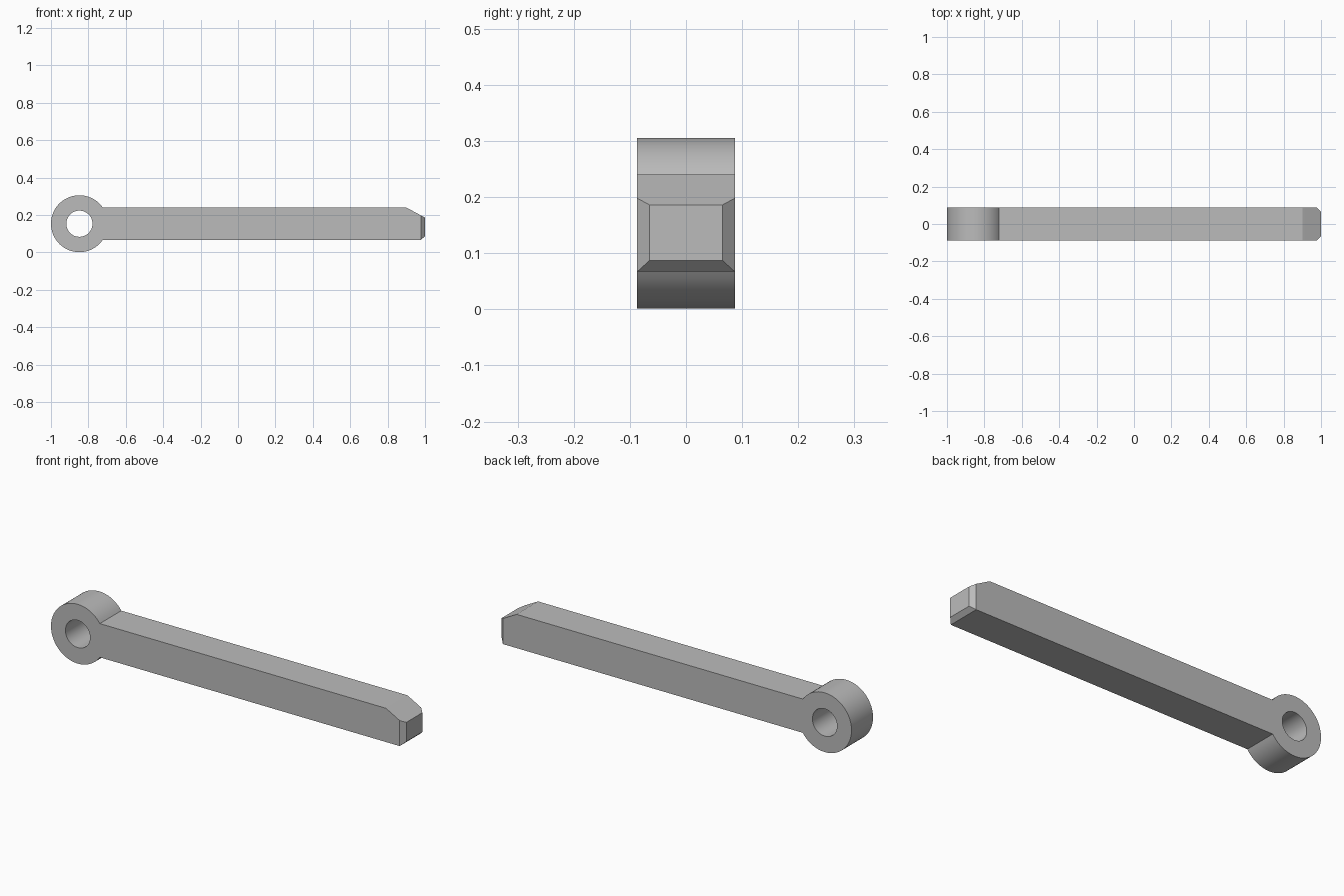
import bpy, bmesh, math

cube = bpy.data.objects.get("Cube")
if cube:
    bpy.data.objects.remove(cube, do_unlink=True)

grey = bpy.data.materials.new("plain grey")
grey.use_nodes = True
colour = (0.5, 0.5, 0.5, 1)
grey.diffuse_color = colour
grey.node_tree.nodes["Principled BSDF"].inputs["Base Color"].default_value = colour

CX, CZ = -0.848, 0.1535      # eye centre
R_OUT, R_IN = 0.152, 0.07    # eye radii
HALF_H, HALF_W = 0.0865, 0.087
SEGS, GAP_SEGS = 56, 14

bm = bmesh.new()


def arc(radius, y, start, end, steps):
    """Points around the eye centre at depth y."""
    angles = [start + (end - start) * i / steps for i in range(steps + 1)]
    return [bm.verts.new((CX + radius * math.cos(a), y, CZ + radius * math.sin(a)))
            for a in angles]


def bridge(a, b):
    for i in range(len(a) - 1):
        bm.faces.new((a[i], a[i + 1], b[i + 1], b[i]))


# Eye: open ring whose gap meets the bar
gap = math.asin(HALF_H / R_OUT)
sides = []
for y in (-HALF_W, HALF_W):
    outer = arc(R_OUT, y, gap, math.tau - gap, SEGS)
    inner = arc(R_IN, y, gap, math.tau - gap, SEGS)
    neck = arc(R_IN, y, -gap, gap, GAP_SEGS)
    bridge(outer, inner)
    bm.faces.new([outer[-1], outer[0]] + neck[::-1])
    sides.append((outer, inner, neck))
for front, back in zip(*sides):
    bridge(front, back)

# Bar: rectangular sections ending in a sloped, chamfered tip
LOW, HIGH = CZ - HALF_H, CZ + HALF_H
neck_x = CX + R_OUT * math.cos(gap)
sections = [(neck_x, HALF_W, LOW, HIGH), (0.9, HALF_W, LOW, HIGH),
            (0.978, HALF_W, LOW, 0.198), (1.0, 0.065, 0.087, 0.186)]
loops = []
for x, w, low, high in sections:
    loop = [bm.verts.new((x, y, z))
            for y, z in ((-w, low), (w, low), (w, high), (-w, high))]
    loops.append(loop + loop[:1])
for a, b in zip(loops, loops[1:]):
    bridge(a, b)
bm.faces.new(loops[-1][:4])

# Weld the parts and merge the coplanar side faces
bmesh.ops.remove_doubles(bm, verts=bm.verts, dist=0.0005)
bmesh.ops.recalc_face_normals(bm, faces=bm.faces)

mesh = bpy.data.meshes.new("eye_bar")
bm.to_mesh(mesh)
bm.free()
mesh.materials.append(grey)
bar = bpy.data.objects.new("eye_bar", mesh)
bpy.context.collection.objects.link(bar)

bpy.context.view_layer.objects.active = bar
bar.select_set(True)
bpy.ops.object.shade_smooth_by_angle(angle=math.radians(20))
